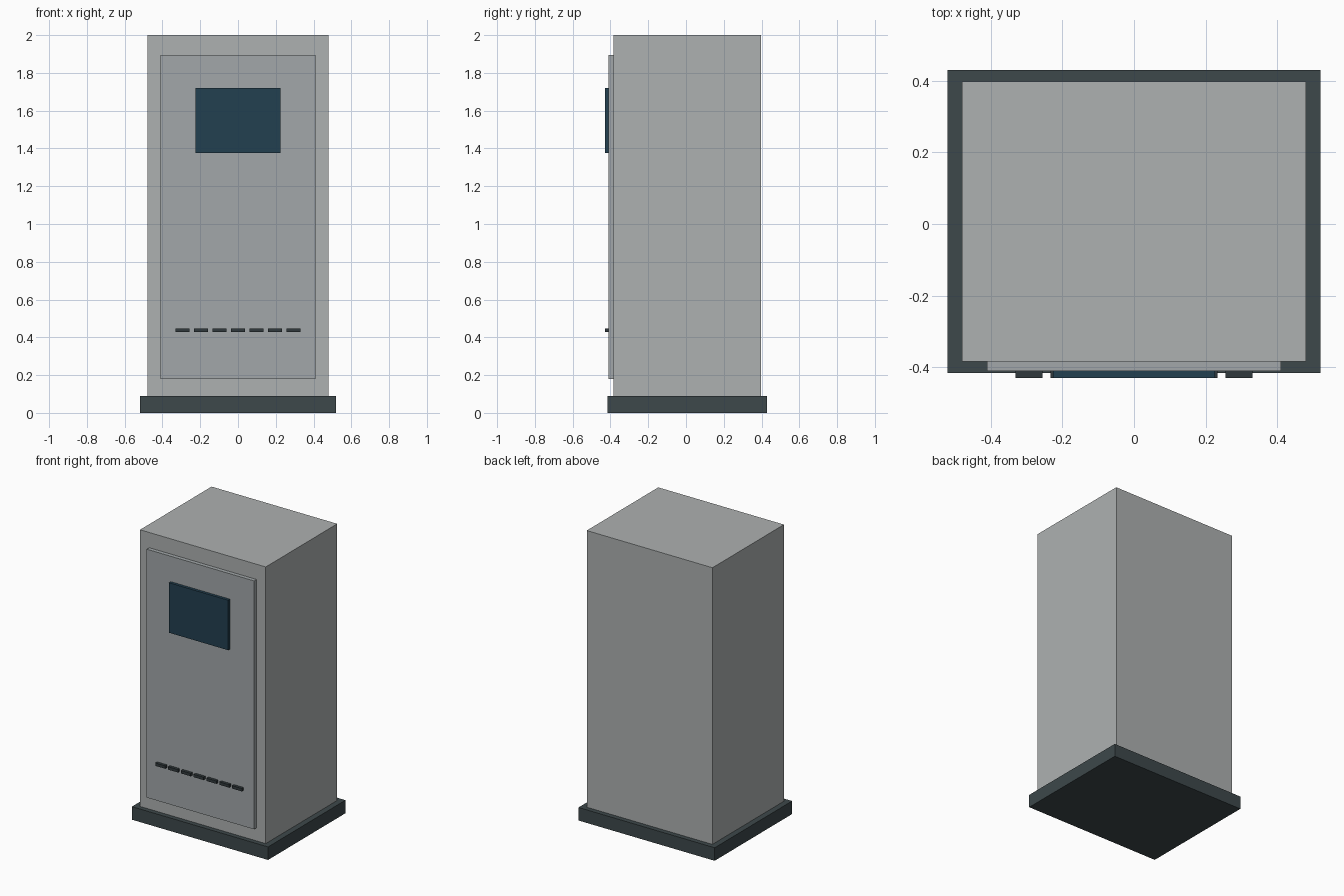
import bpy
import bmesh
from mathutils import Vector

if "Cube" in bpy.data.objects:
    bpy.data.objects.remove(bpy.data.objects["Cube"])


def material(name, rgb):
    m = bpy.data.materials.new(name)
    m.diffuse_color = (*rgb, 1)
    m.use_nodes = True
    m.node_tree.nodes["Principled BSDF"].inputs["Base Color"].default_value = m.diffuse_color
    return m


def box(name, lo, hi, mat):
    lo, hi = Vector(lo), Vector(hi)
    bm = bmesh.new()
    bmesh.ops.create_cube(bm, size=1)
    bmesh.ops.scale(bm, vec=hi - lo, verts=bm.verts)
    me = bpy.data.meshes.new(name)
    bm.to_mesh(me)
    bm.free()
    me.materials.append(mat)
    ob = bpy.data.objects.new(name, me)
    ob.location = (lo + hi) / 2
    bpy.context.collection.objects.link(ob)
    return ob


body_grey = material("body_grey", (0.42, 0.44, 0.44))
door_grey = material("door_grey", (0.36, 0.39, 0.40))
dark = material("dark_trim", (0.047, 0.065, 0.07))
vent_dark = material("vent_dark", (0.03, 0.04, 0.045))
glass = material("screen_blue", (0.016, 0.05, 0.08))

# Plinth and cabinet
box("plinth", (-0.52, -0.415, 0), (0.52, 0.43, 0.09), dark)
box("cabinet_body", (-0.48, -0.383, 0.09), (0.48, 0.397, 2.0), body_grey)

# Raised front door with display
box("front_door", (-0.41, -0.41, 0.18), (0.41, -0.383, 1.895), door_grey)
box("display_screen", (-0.226, -0.43, 1.375), (0.226, -0.41, 1.72), glass)

# Row of vent slats
for i in range(7):
    x = (i - 3) * 0.0977
    box(f"vent_slat_{i + 1}", (x - 0.0375, -0.43, 0.428), (x + 0.0375, -0.41, 0.448), vent_dark)
